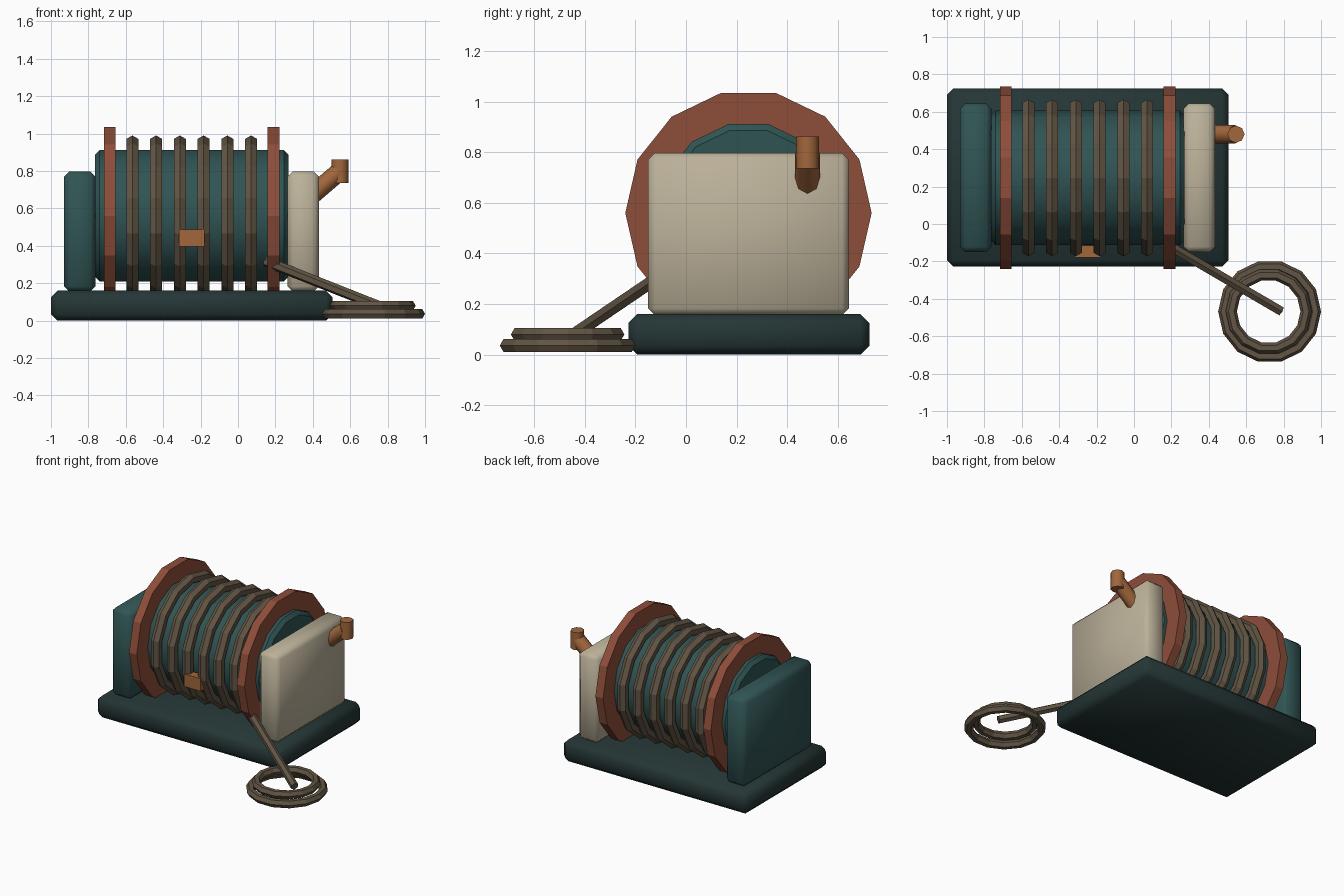
import bpy
from math import radians
from mathutils import Vector

if "Cube" in bpy.data.objects:
    bpy.data.objects.remove(bpy.data.objects["Cube"], do_unlink=True)


def material(name, r, g, b):
    m = bpy.data.materials.new(name)
    m.use_nodes = True
    m.diffuse_color = (r, g, b, 1)
    bsdf = next(n for n in m.node_tree.nodes if n.type == "BSDF_PRINCIPLED")
    bsdf.inputs["Base Color"].default_value = (r, g, b, 1)
    return m


dark_teal = material("dark teal", 0.018, 0.036, 0.036)
teal = material("teal", 0.03, 0.088, 0.088)
rust = material("rust red", 0.27, 0.075, 0.042)
cream = material("cream", 0.50, 0.44, 0.32)
rope = material("rope brown", 0.12, 0.09, 0.058)
copper = material("copper", 0.36, 0.135, 0.045)


def finish(name, mat, bevel=0, smooth=0):
    ob = bpy.context.object
    ob.name = name
    ob.data.materials.append(mat)
    if bevel:
        mod = ob.modifiers.new("Bevel", "BEVEL")
        mod.width = bevel
        mod.segments = 1
        bpy.ops.object.modifier_apply(modifier=mod.name)
    if smooth:
        bpy.ops.object.shade_smooth_by_angle(angle=radians(smooth))
    return ob


def box(name, mat, low, high, bevel=0):
    low, high = Vector(low), Vector(high)
    bpy.ops.mesh.primitive_cube_add(size=1, location=(low + high) / 2)
    bpy.context.object.scale = high - low
    bpy.ops.object.transform_apply(location=False, rotation=False, scale=True)
    return finish(name, mat, bevel, 50 if bevel else 0)


def drum(name, mat, x0, x1, radius, bevel=0, smooth=0):
    bpy.ops.mesh.primitive_cylinder_add(
        vertices=14, radius=radius, depth=x1 - x0,
        location=((x0 + x1) / 2, AXIS_Y, AXIS_Z), rotation=(0, radians(90), 0))
    return finish(name, mat, bevel, smooth)


def rod(name, mat, start, end, radius, sides, smooth=0):
    start, end = Vector(start), Vector(end)
    d = end - start
    bpy.ops.mesh.primitive_cylinder_add(
        vertices=sides, radius=radius, depth=d.length, location=(start + end) / 2,
        rotation=d.to_track_quat("Z", "Y").to_euler())
    return finish(name, mat, 0, smooth)


def ring(name, location, outer, thickness, upright=False):
    bpy.ops.mesh.primitive_torus_add(
        major_segments=14, minor_segments=6, major_radius=outer - thickness,
        minor_radius=thickness, location=location,
        rotation=(0, radians(90) if upright else 0, 0))
    return finish(name, rope)


AXIS_Y, AXIS_Z = 0.247, 0.56

# Base and the two end housings
box("base", dark_teal, (-1, -0.228, 0), (0.505, 0.725, 0.16), 0.035)
box("left_housing", cream, (0.265, -0.15, 0.155), (0.432, 0.645, 0.798), 0.028)
box("right_housing", teal, (-0.93, -0.15, 0.155), (-0.763, 0.645, 0.798), 0.028)

# Drum with its flanges
drum("drum", teal, -0.765, 0.27, 0.36, 0.025, 30)
for side, x in (("right", -0.685), ("left", 0.19)):
    drum(side + "_flange", rust, x - 0.031, x + 0.031, 0.487)

# Rope turns wound on the drum
for i in range(6):
    ring(f"rope_turn_{i + 1}", (-0.565 + i * 0.127, AXIS_Y, AXIS_Z), 0.43, 0.037, True)

# Loose rope end and the coil on the ground
rod("rope_tail", rope, (0.15, -0.095, 0.316), (0.785, -0.465, 0.065), 0.028, 6)
ring("coil_lower", (0.725, -0.468, 0.036), 0.275, 0.03)
ring("coil_upper", (0.72, -0.468, 0.08), 0.23, 0.03)

# Crank arm and handle
rod("crank_arm", copper, (0.40, 0.48, 0.675), (0.54, 0.48, 0.795), 0.05, 8, 50)
rod("crank_handle", copper, (0.545, 0.48, 0.735), (0.545, 0.48, 0.862), 0.046, 8, 50)

# Clamp holding the rope
box("rope_clamp", copper, (-0.315, -0.178, 0.395), (-0.178, -0.115, 0.487))
